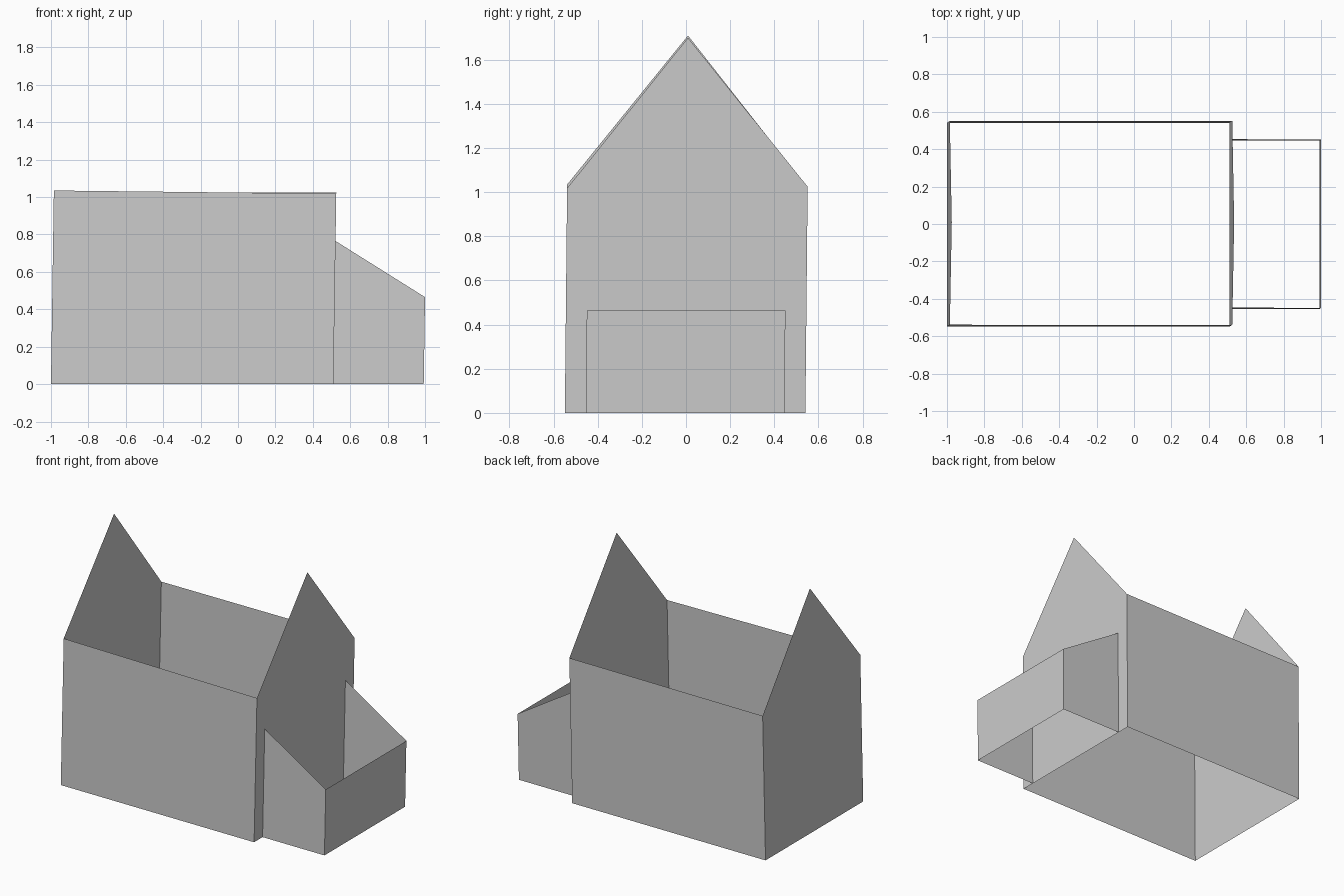
import bpy

if "Cube" in bpy.data.objects:
    bpy.data.objects.remove(bpy.data.objects["Cube"])

grey = bpy.data.materials.new("plain grey")
grey.diffuse_color = (0.6, 0.6, 0.6, 1)
grey.use_nodes = True
grey.node_tree.nodes["Principled BSDF"].inputs["Base Color"].default_value = grey.diffuse_color


def lean(x, y, z):
    # The whole building leans very slightly to the right and back
    return (x + 0.015 * z, y + 0.01 * z, z)


def sheet(name, points):
    # Thin wall made of a single flat polygon
    mesh = bpy.data.meshes.new(name)
    mesh.from_pydata([lean(*p) for p in points], [], [range(len(points))])
    mesh.materials.append(grey)
    obj = bpy.data.objects.new(name, mesh)
    bpy.context.collection.objects.link(obj)
    return obj


LEFT, RIGHT, OUT = -1.0, 0.51, 0.993
HALF, ANNEX = 0.545, 0.45
# Eave heights (left, right) for the front and back walls
EAVES = {-1: (1.035, 1.018), 1: (1.02, 1.025)}

# Long house walls and sloped annex side walls
for side, label in ((-1, "front"), (1, "back")):
    y = side * HALF - 0.004
    zl, zr = EAVES[side]
    pts = [(LEFT, y, 0), (RIGHT, y, 0), (RIGHT, y, zr), (LEFT, y, zl)]
    sheet(label + "_wall", pts[::-side])
    y = side * ANNEX - 0.004
    pts = [(RIGHT, y, 0), (OUT, y, 0), (OUT, y, 0.465), (RIGHT, y, 0.765)]
    sheet(label + "_annex_wall", pts[::-side])

# Pointed gable walls
for i, (x, apex, label) in enumerate(((LEFT, 1.71, "left"), (RIGHT, 1.70, "right"))):
    f, b = -HALF - 0.004, HALF - 0.004
    pts = [(x, f, 0), (x, b, 0), (x, b, EAVES[1][i]),
           (x, -0.008, apex), (x, f, EAVES[-1][i])]
    sheet(label + "_gable", pts if i else pts[::-1])

# Low end wall of the annex
f, b = -ANNEX - 0.004, ANNEX - 0.004
sheet("annex_end_wall", [(OUT, f, 0), (OUT, b, 0), (OUT, b, 0.465), (OUT, f, 0.465)])
